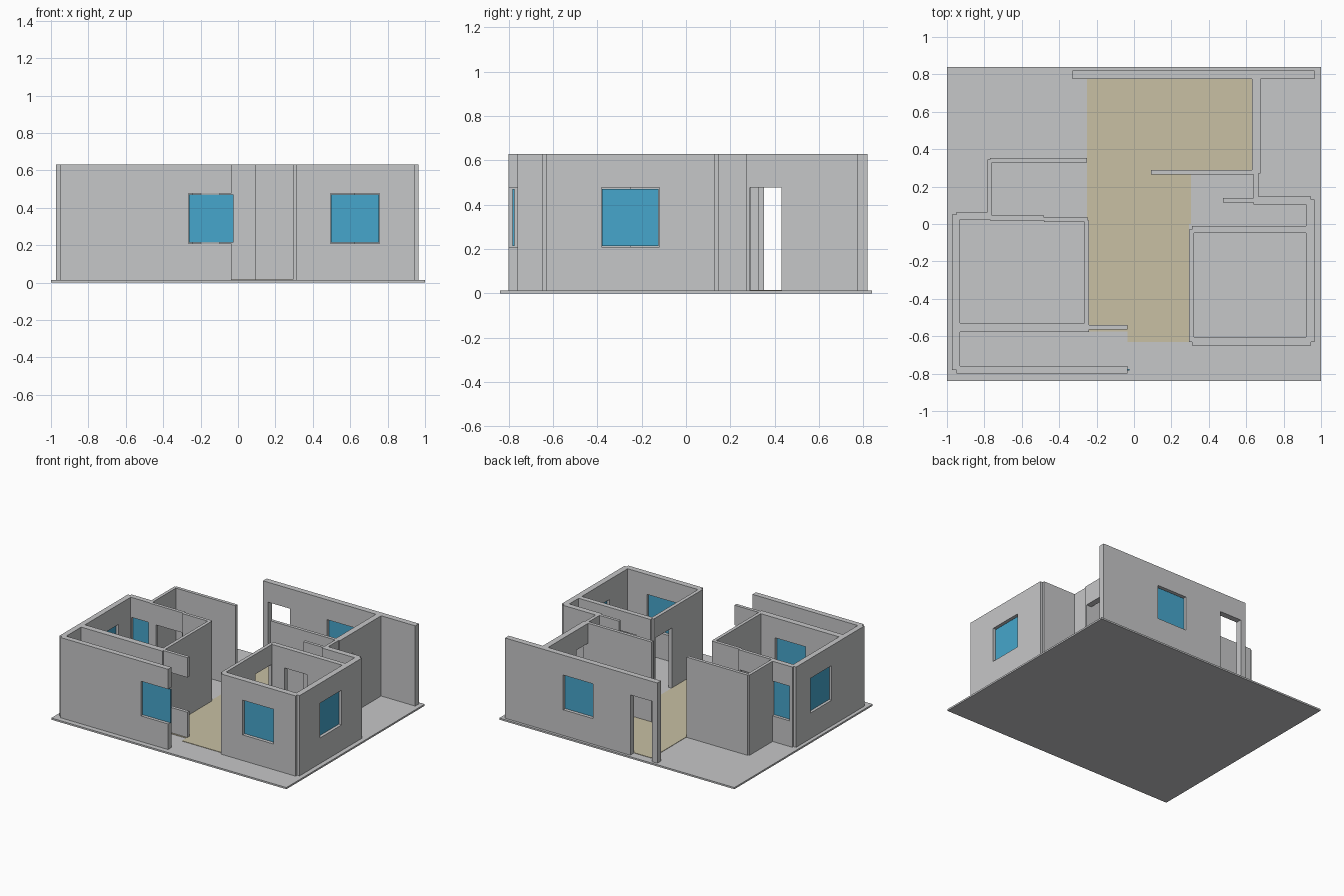
import bpy, bmesh

if "Cube" in bpy.data.objects:
    bpy.data.objects.remove(bpy.data.objects["Cube"])

BASE, TOP = 0.013, 0.63          # slab top and wall top
SILL, HEAD = 0.21, 0.477         # window sill, window / door head


def material(name, rgb):
    m = bpy.data.materials.new(name)
    m.diffuse_color = (*rgb, 1)
    m.use_nodes = True
    m.node_tree.nodes["Principled BSDF"].inputs["Base Color"].default_value = m.diffuse_color
    return m


GREY = material("wall grey", (0.565, 0.57, 0.58))
BLUE = material("window blue", (0.061, 0.381, 0.604))
TAN = material("floor tan", (0.578, 0.527, 0.371))


def finish(name, bm, mat):
    bmesh.ops.recalc_face_normals(bm, faces=bm.faces)
    me = bpy.data.meshes.new(name)
    bm.to_mesh(me)
    bm.free()
    me.materials.append(mat)
    ob = bpy.data.objects.new(name, me)
    bpy.context.collection.objects.link(ob)
    return ob


def box(name, x0, x1, y0, y1, z0, z1, mat):
    bm = bmesh.new()
    bmesh.ops.create_cube(bm, size=1)
    for v in bm.verts:
        v.co = ((x0 + x1) / 2 + v.co.x * (x1 - x0),
                (y0 + y1) / 2 + v.co.y * (y1 - y0),
                (z0 + z1) / 2 + v.co.z * (z1 - z0))
    return finish(name, bm, mat)


def wall(name, x0, x1, y0, y1, windows=(), doors=(), glazed=True):
    """Wall along its longer side, with window and door holes (start, end)."""
    along_x = (x1 - x0) > (y1 - y0)
    a, b, c0, c1 = (x0, x1, y0, y1) if along_x else (y0, y1, x0, x1)
    holes = [(p, q, SILL, HEAD) for p, q in windows] + [(p, q, BASE, HEAD) for p, q in doors]
    us = sorted({a, b} | {min(max(u, a), b) for h in holes for u in h[:2]})
    zs = sorted({BASE, TOP} | {z for h in holes for z in h[2:]})

    def point(u, c, z):
        return (u, c, z) if along_x else (c, u, z)

    bm = bmesh.new()
    for u, v in zip(us, us[1:]):
        for z, w in zip(zs, zs[1:]):
            um, zm = (u + v) / 2, (z + w) / 2
            if any(h[0] < um < h[1] and h[2] < zm < h[3] for h in holes):
                continue
            bm.faces.new([bm.verts.new(point(*p)) for p in
                          ((u, c0, z), (v, c0, z), (v, c0, w), (u, c0, w))])
    bmesh.ops.remove_doubles(bm, verts=bm.verts, dist=1e-5)
    ext = bmesh.ops.extrude_face_region(bm, geom=bm.faces[:], use_keep_orig=True)
    for v in ext["geom"]:
        if isinstance(v, bmesh.types.BMVert):
            v.co = point(v.co.x if along_x else v.co.y, c1, v.co.z)
    finish(name, bm, GREY)

    # glass panes in the middle of the wall
    if glazed:
        m = (c0 + c1) / 2
        for i, (p, q) in enumerate(windows):
            lo, hi = point(p + 0.003, m - 0.004, SILL + 0.004), point(q - 0.003, m + 0.004, HEAD - 0.006)
            box(f"{name}_glass_{i + 1}", lo[0], hi[0], lo[1], hi[1], lo[2], hi[2], BLUE)


# ground slab and hall floor plates
box("slab", -1, 1, -0.84, 0.84, 0, BASE, GREY)
for i, (x0, x1, y0, y1) in enumerate([(-0.25, 0.63, 0.28, 0.775),
                                      (-0.25, 0.305, 0.0, 0.28),
                                      (-0.24, 0.295, -0.575, 0.0),
                                      (-0.035, 0.295, -0.63, -0.575)]):
    box(f"hall_floor_{i + 1}", x0, x1, y0, y1, BASE - 0.003, BASE + 0.003, TAN)

# back and right wing
wall("back_wall", -0.33, 0.965, 0.775, 0.82, windows=[(0.215, 0.47)], doors=[(-0.287, -0.10)])
wall("kitchen_side_wall", 0.63, 0.675, 0.27, 0.775, doors=[(0.288, 0.43)])
wall("kitchen_partition", 0.09, 0.64, 0.265, 0.29)
wall("bath_side_wall", 0.64, 0.665, 0.105, 0.27)
wall("bath_back_wall", 0.665, 0.945, 0.103, 0.147)
wall("bath_stub", 0.475, 0.64, 0.115, 0.138)

# right room
wall("right_room_outer_wall", 0.92, 0.965, -0.63, 0.13, windows=[(-0.382, -0.12)])
wall("right_room_front_wall", 0.31, 0.945, -0.65, -0.605, windows=[(0.495, 0.757)])
wall("right_room_hall_wall", 0.295, 0.322, -0.63, -0.03, doors=[(-0.25, -0.05)])
wall("right_room_back_wall", 0.31, 0.92, -0.048, -0.01, doors=[(0.43, 0.62)])

# left room and front corridor
wall("left_outer_wall", -0.972, -0.93, -0.78, 0.05, windows=[(-0.382, -0.125)])
wall("corridor_front_wall", -0.95, -0.035, -0.80, -0.758, windows=[(-0.265, -0.022)])
wall("left_room_front_wall", -0.93, -0.24, -0.577, -0.53, windows=[(-0.645, -0.385)])
wall("corridor_tail", -0.24, -0.035, -0.565, -0.54, windows=[(-0.2, -0.02)], glazed=False)
wall("left_room_hall_wall", -0.265, -0.24, -0.53, 0.02)
wall("left_room_back_wall", -0.95, -0.77, 0.025, 0.065, windows=[(-0.925, -0.78)])
wall("left_room_inner_wall", -0.77, -0.48, 0.02, 0.045, doors=[(-0.71, -0.49)])
wall("left_room_inner_wall_end", -0.48, -0.245, 0.01, 0.035)

# left rear room
wall("rear_room_outer_wall", -0.782, -0.758, 0.045, 0.345)
wall("rear_room_back_wall", -0.77, -0.25, 0.328, 0.353)
